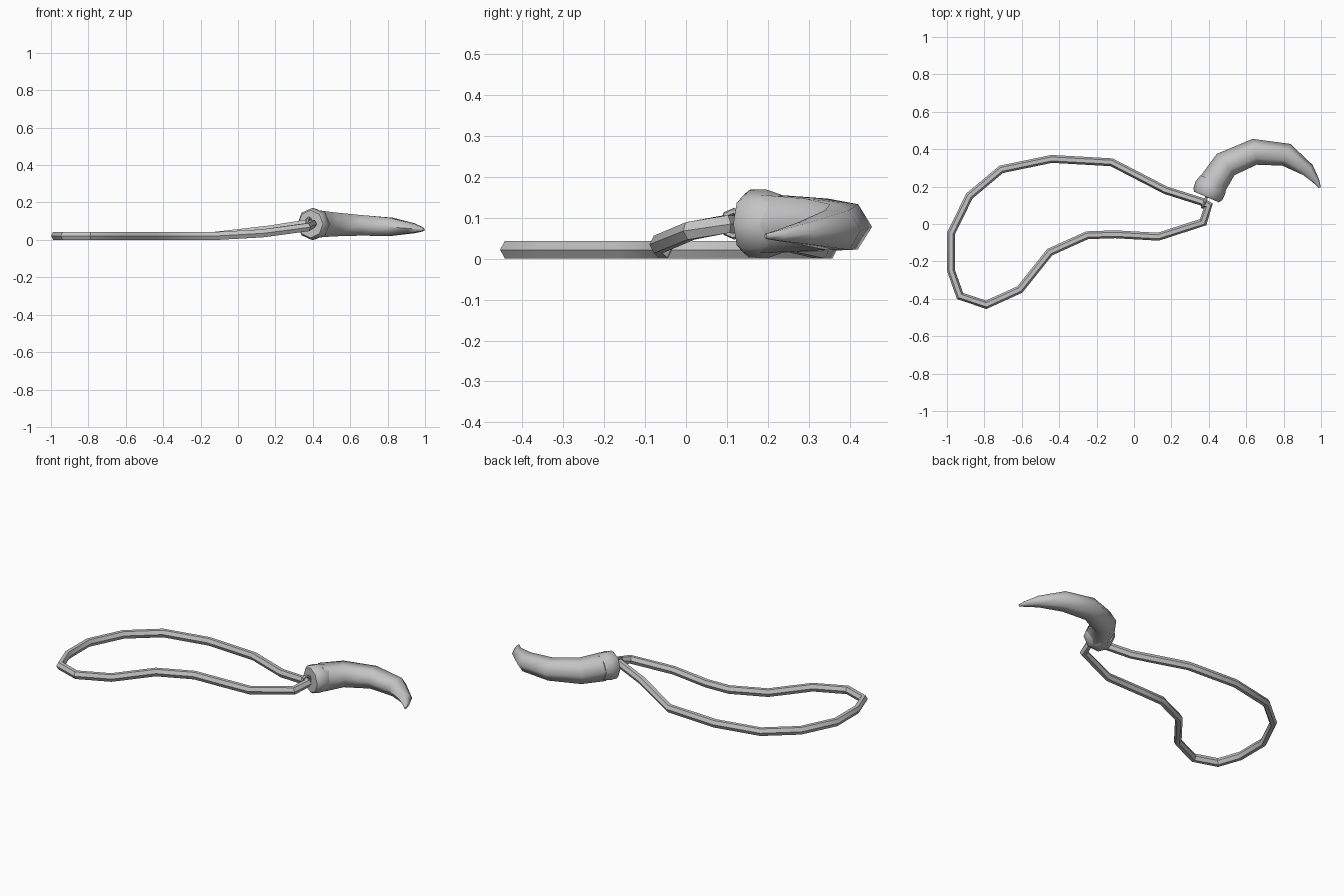
import bpy
import bmesh
import math
from mathutils import Vector, Matrix

if "Cube" in bpy.data.objects:
    bpy.data.objects.remove(bpy.data.objects["Cube"], do_unlink=True)

grey = bpy.data.materials.new("plain grey")
grey.use_nodes = True
colour = (0.55, 0.55, 0.55, 1)
grey.diffuse_color = colour
grey.node_tree.nodes["Principled BSDF"].inputs["Base Color"].default_value = colour


def finish(bm, name, angle):
    """Turn a bmesh into a named, coloured, smooth-shaded object."""
    bmesh.ops.recalc_face_normals(bm, faces=bm.faces)
    mesh = bpy.data.meshes.new(name)
    bm.to_mesh(mesh)
    bm.free()
    mesh.materials.append(grey)
    obj = bpy.data.objects.new(name, mesh)
    bpy.context.collection.objects.link(obj)
    bpy.ops.object.select_all(action="DESELECT")
    obj.select_set(True)
    bpy.context.view_layer.objects.active = obj
    bpy.ops.object.shade_smooth_by_angle(angle=math.radians(angle))
    return obj


def sweep(path, radii, sides, closed=False, mitre=False):
    """Skin polygon rings along a path; each radius is (across, vertical)."""
    bm = bmesh.new()
    points = [Vector(p) for p in path]
    count = len(points)
    rings = []
    for i, p in enumerate(points):
        before = points[i - 1] if closed or i else p
        after = points[(i + 1) % count] if closed or i < count - 1 else p
        t_in, t_out = (p - before).normalized(), (after - p).normalized()
        tangent = (t_in + t_out).normalized()
        side = Vector((tangent.y, -tangent.x, 0)).normalized()
        up = side.cross(tangent)
        across, vertical = radii[i]
        if mitre:
            across *= min(1.2, 1 / max(0.1, tangent.dot(t_out)))
        ring = []
        for k in range(sides):
            a = math.tau * k / sides
            ring.append(bm.verts.new(
                p + side * across * math.cos(a) + up * vertical * math.sin(a)))
        rings.append(ring)
    for i in range(count if closed else count - 1):
        a, b = rings[i], rings[(i + 1) % count]
        for k in range(sides):
            n = (k + 1) % sides
            bm.faces.new((a[k], a[n], b[n], b[k]))
    if not closed:
        bm.faces.new(rings[0])
        bm.faces.new(rings[-1])
    return bm


# Cord: a closed six-sided loop lying on the ground and rising to the ring
low = 0.022
cord = [
    (0.36, 0.12, 0.085), (0.17, 0.18, 0.055), (-0.12, 0.33, low),
    (-0.44, 0.348, low), (-0.71, 0.292, low), (-0.88, 0.15, low),
    (-0.978, -0.05, low), (-0.978, -0.25, low), (-0.93, -0.385, low),
    (-0.79, -0.432, low), (-0.61, -0.35, low), (-0.45, -0.15, low),
    (-0.25, -0.06, low), (-0.10, -0.055, low), (0.13, -0.068, 0.035),
    (0.37, 0.01, 0.068), (0.398, 0.10, 0.085),
]
finish(sweep(cord, [(0.021, 0.0248)] * len(cord), 6, True, True), "cord", 35)

# Tooth: a curved horn tapering to a blunt tip
tooth = [
    (0.415, 0.205, 0.085), (0.49, 0.318, 0.083), (0.645, 0.386, 0.078),
    (0.815, 0.37, 0.07), (0.93, 0.288, 0.062), (0.974, 0.23, 0.057),
    (0.994, 0.195, 0.055),
]
tooth_radii = [(0.078, 0.082), (0.074, 0.074), (0.07, 0.064), (0.062, 0.056),
               (0.037, 0.031), (0.018, 0.016), (0.006, 0.007)]
finish(sweep(tooth, tooth_radii, 6), "tooth", 65)

# Collar: a thick faceted band around the root of the tooth
collar = [(0.388, 0.144, 0.085), (0.394, 0.158, 0.085),
          (0.41, 0.198, 0.085), (0.424, 0.232, 0.085)]
collar_radii = [(0.072, 0.074), (0.083, 0.085), (0.086, 0.084), (0.074, 0.072)]
finish(sweep(collar, collar_radii, 8), "collar", 50)

# Ring: a small upright loop joining the collar to the cord
steps = 8
ring_radius = 0.03
axis = Vector((0.37, 0.93, 0))
bm = bmesh.new()
rows = []
for i in range(steps):
    a = math.tau * i / steps
    out = axis * math.cos(a) + Vector((0, 0, math.sin(a)))
    thick = Vector((0.93, -0.37, 0))
    centre = Vector((0.378, 0.118, 0.086)) + out * ring_radius
    rows.append([bm.verts.new(centre + (out * math.cos(b) + thick * math.sin(b)) * 0.009)
                 for b in (math.tau * k / 6 for k in range(6))])
for i in range(steps):
    a, b = rows[i], rows[(i + 1) % steps]
    for k in range(6):
        n = (k + 1) % 6
        bm.faces.new((a[k], a[n], b[n], b[k]))
finish(bm, "hanging_ring", 35)
